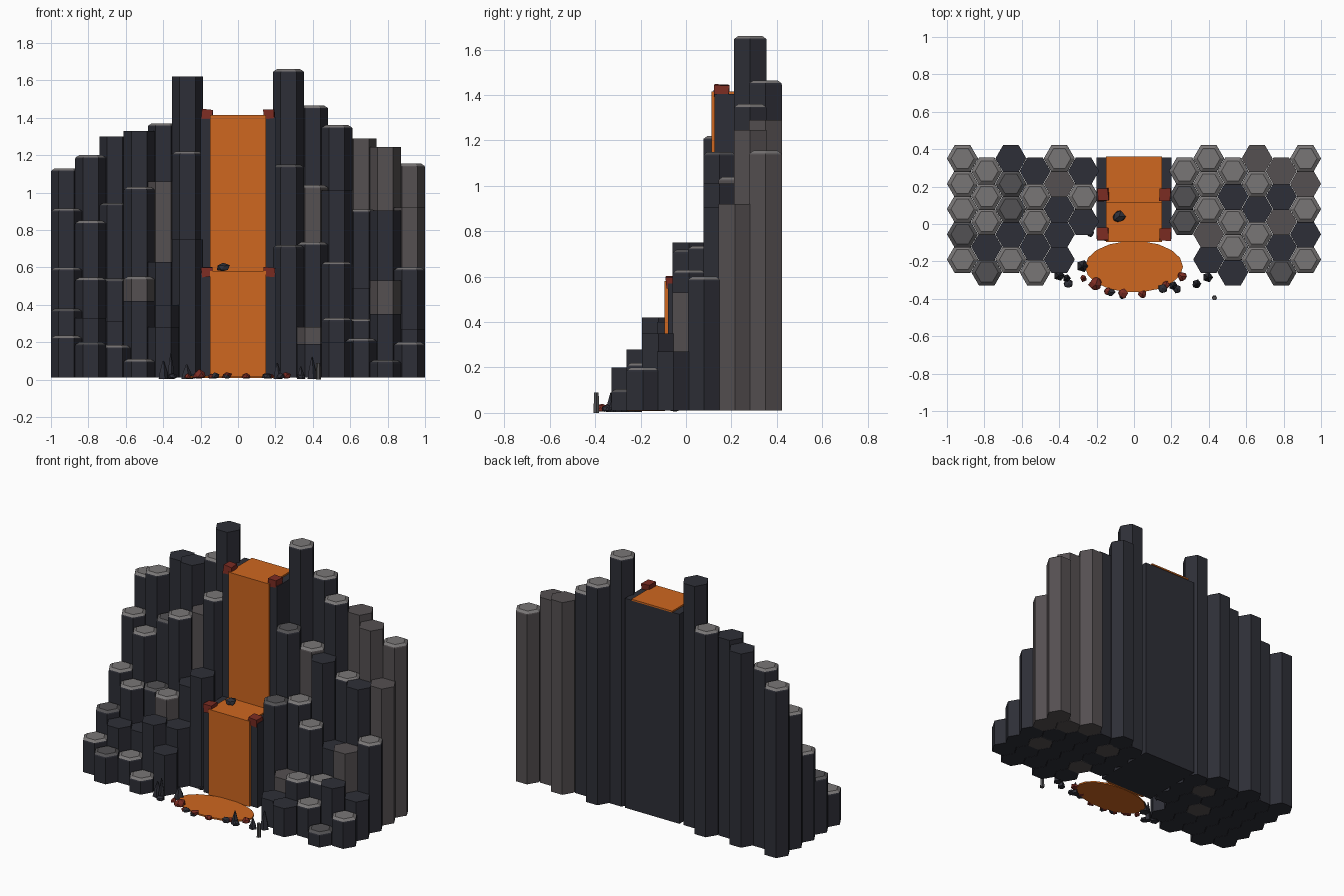
import bpy, bmesh, math, random
from mathutils import Vector

if "Cube" in bpy.data.objects:
    bpy.data.objects.remove(bpy.data.objects["Cube"])

random.seed(4)


def mat(name, r, g, b):
    m = bpy.data.materials.new(name)
    m.diffuse_color = (r, g, b, 1)
    m.use_nodes = True
    m.node_tree.nodes["Principled BSDF"].inputs["Base Color"].default_value = m.diffuse_color
    return m


DARK = mat("dark basalt", 0.027, 0.028, 0.038)
BROWN = mat("warm grey basalt", 0.090, 0.080, 0.083)
LIGHT = mat("light grey cap", 0.19, 0.18, 0.18)
MID = mat("mid grey cap", 0.085, 0.083, 0.087)
LAVA = mat("orange lava", 0.62, 0.135, 0.014)
CRUST = mat("red crust", 0.20, 0.025, 0.016)


def finish(bm, name, mats):
    bmesh.ops.recalc_face_normals(bm, faces=bm.faces)
    me = bpy.data.meshes.new(name)
    bm.to_mesh(me)
    bm.free()
    for m in mats:
        me.materials.append(m)
    ob = bpy.data.objects.new(name, me)
    bpy.context.collection.objects.link(ob)
    return ob


def ring_stack(name, x, y, rings, mats, n=6, cap_from=99, squash=1.0):
    """Closed prism through (radius, z) rings; faces from ring cap_from use slot 1."""
    bm = bmesh.new()
    loops = []
    for r, z in rings:
        loops.append([bm.verts.new((x + r * math.cos(2 * math.pi * k / n),
                                    y + squash * r * math.sin(2 * math.pi * k / n), z))
                      for k in range(n)])
    bm.faces.new(loops[0][::-1])
    for i in range(len(loops) - 1):
        for k in range(n):
            q = (k + 1) % n
            f = bm.faces.new((loops[i][k], loops[i][q], loops[i + 1][q], loops[i + 1][k]))
            f.material_index = int(i >= cap_from)
    top = bm.faces.new(loops[-1])
    top.material_index = int(cap_from < 99)
    return finish(bm, name, mats)


def box(name, x0, x1, y0, y1, z0, z1, m, jitter=0.0):
    bm = bmesh.new()
    bmesh.ops.create_cube(bm, size=1)
    for v in bm.verts:
        v.co = Vector(((x0 + x1) / 2 + v.co.x * (x1 - x0),
                       (y0 + y1) / 2 + v.co.y * (y1 - y0),
                       (z0 + z1) / 2 + v.co.z * (z1 - z0)))
        v.co += Vector([random.uniform(-jitter, jitter) for _ in range(3)])
    return finish(bm, name, [m])


def rock(name, x, y, z, r, m):
    bm = bmesh.new()
    bmesh.ops.create_icosphere(bm, subdivisions=1, radius=r)
    for v in bm.verts:
        v.co *= random.uniform(0.75, 1.15)
        v.co.z = max(v.co.z * 0.75, -r * 0.5)
        v.co += Vector((x, y, z + r * 0.5))
    return finish(bm, name, [m])


def column(name, x, y, h, kind):
    """d: dark, b: warm grey, c: dark + light cap, m: dark + mid cap, B: warm grey + light cap."""
    body = BROWN if kind in "bB" else DARK
    R, base = 0.083, 0.01
    if kind in "db":
        return ring_stack(name, x, y, [(R, base), (R, h)], [body])
    cap = MID if kind == "m" else LIGHT
    rings = [(R, base), (R, h - 0.018), (R * 0.97, h - 0.012), (R * 0.74, h)]
    return ring_stack(name, x, y, rings, [body, MID if kind == "m" else cap], cap_from=2)


# Basalt columns: files from the lava outwards, each listed from back to front
left = [
    ("dcd", (1.62, 1.22, 0.75)),
    ("cbddd", (1.37, 1.06, 0.63, 0.40, 0.28)),
    ("dcBdc", (1.33, 1.03, 0.55, 0.42, 0.11)),
    ("dmmdc", (1.30, 0.945, 0.54, 0.31, 0.185)),
    ("cccdm", (1.20, 0.85, 0.545, 0.33, 0.20)),
    ("cccmc", (1.13, 0.915, 0.60, 0.38, 0.235)),
]
right = [
    ("cmm", (1.66, 1.15, 0.72)),
    ("cBcbd", (1.465, 1.04, 0.735, 0.28, 0.19)),
    ("cdccd", (1.36, 1.01, 0.63, 0.33, 0.20)),
    ("bcdcc", (1.29, 0.91, 0.49, 0.325, 0.22)),
    ("bdbdm", (1.245, 0.905, 0.53, 0.35, 0.105)),
    ("Bbcdc", (1.155, 0.92, 0.60, 0.27, 0.20)),
]
for side, files, label in ((-1, left, "left"), (1, right, "right")):
    for i, (kinds, heights) in enumerate(files):
        y0 = 0.283 if i % 2 == 0 else 0.35
        for j, (kind, h) in enumerate(zip(kinds, heights)):
            column(f"{label}_column_{i}_{j}", side * (0.27 + 0.1294 * i), y0 - 0.135 * j, h, kind)

# Stepped rock behind the lava fall
box("upper_cliff", -0.2, 0.2, 0.125, 0.355, 0.01, 1.405, DARK)
box("lower_cliff", -0.2, 0.2, -0.08, 0.125, 0.01, 0.57, DARK)

# Lava sheets on the ledges and falls
box("upper_lava_top", -0.15, 0.15, 0.112, 0.36, 1.405, 1.415, LAVA)
box("upper_lava_fall", -0.15, 0.15, 0.112, 0.125, 0.57, 1.405, LAVA)
box("lower_lava_top", -0.15, 0.15, -0.095, 0.112, 0.57, 0.58, LAVA)
box("lower_lava_fall", -0.15, 0.15, -0.095, -0.08, 0.01, 0.57, LAVA)
ring_stack("lava_pool", 0, -0.228, [(0.262, 0.008), (0.262, 0.018)], [LAVA], n=18, squash=0.525)

# Crust blocks on the ledge corners
for s in (-1, 1):
    for label, y, z in (("upper", 0.155, 1.42), ("lower", -0.055, 0.575)):
        box(f"{label}_crust_block", s * 0.167 - 0.029, s * 0.167 + 0.029,
            y - 0.033, y + 0.033, z - 0.025, z + 0.025, CRUST, 0.004)

# Rubble round the pool
rock("ledge_rock", -0.08, 0.04, 0.58, 0.036, DARK)
for x, y, r in ((-0.35, -0.32, 0.026), (-0.235, -0.045, 0.026), (-0.125, -0.365, 0.026),
                (-0.06, -0.38, 0.022), (0.155, -0.345, 0.028), (0.23, -0.345, 0.026),
                (0.335, -0.325, 0.022)):
    rock("dark_rubble", x, y, 0.005, r, DARK)
for x, y, r in ((-0.205, -0.325, 0.04), (-0.27, -0.29, 0.022), (-0.14, -0.36, 0.022),
                (-0.06, -0.37, 0.03), (0.045, -0.378, 0.025), (0.17, -0.325, 0.022),
                (0.255, -0.28, 0.028)):
    rock("red_rubble", x, y, 0.005, r, CRUST)

# Pointed shards and a small loose post
for x, y, r, h in ((-0.40, -0.275, 0.03, 0.10), (-0.275, -0.225, 0.034, 0.08),
                   (-0.36, -0.29, 0.022, 0.14), (0.21, -0.33, 0.025, 0.09),
                   (0.335, -0.32, 0.025, 0.07), (0.395, -0.285, 0.028, 0.12)):
    ring_stack("stone_shard", x, y, [(r, 0.003), (r * 0.75, h * 0.4), (r * 0.12, h)], [DARK], n=5)
ring_stack("loose_post", 0.43, -0.395, [(0.014, 0.0), (0.012, 0.09)], [MID])
